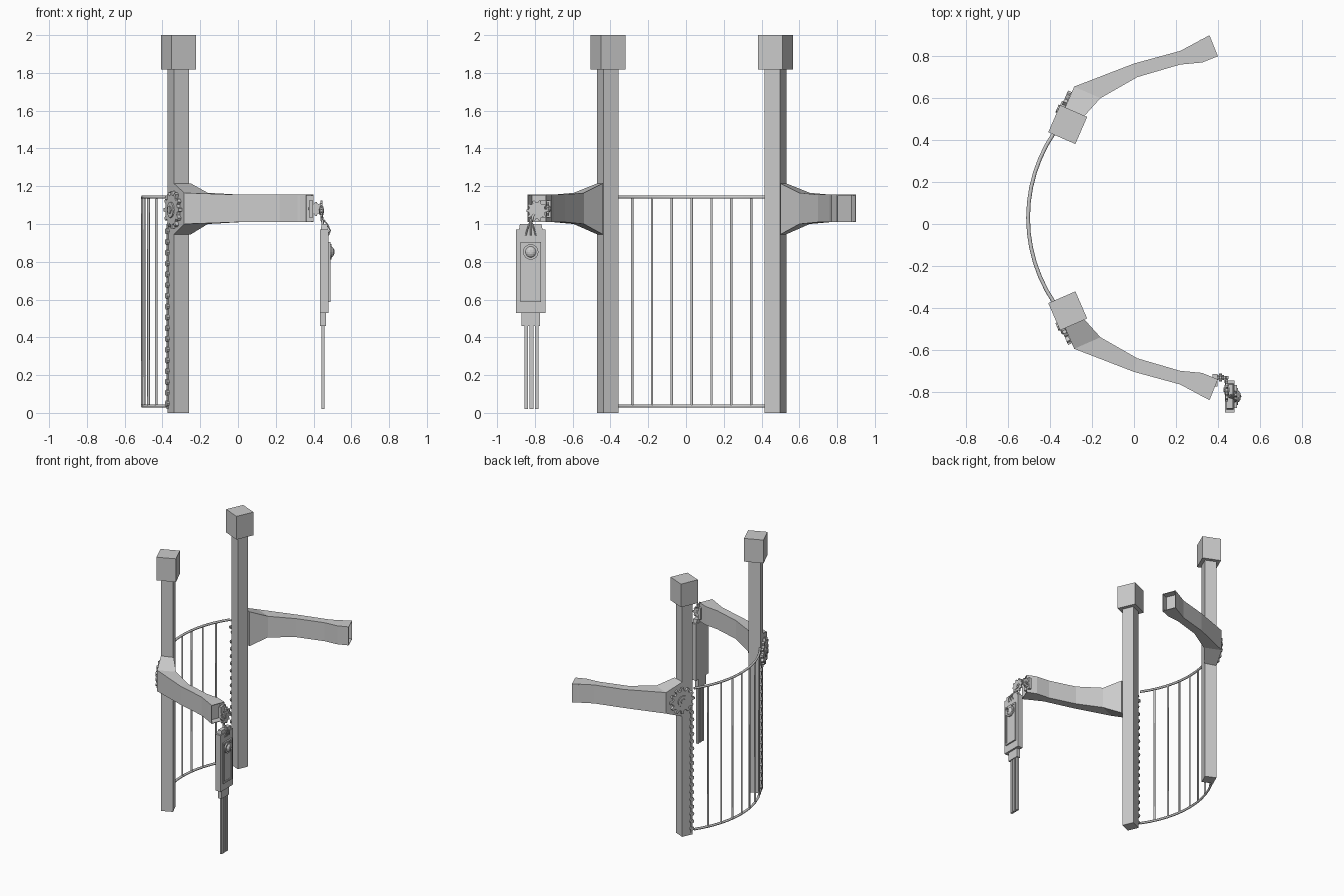
import bpy, bmesh, math
from mathutils import Vector, Matrix

if "Cube" in bpy.data.objects:
    bpy.data.objects.remove(bpy.data.objects["Cube"])

YM = 0.03                      # mirror plane of the two sides
ANG = math.radians(23.5)


def finish(name, bm):
    bmesh.ops.recalc_face_normals(bm, faces=bm.faces)
    me = bpy.data.meshes.new(name)
    bm.to_mesh(me)
    bm.free()
    ob = bpy.data.objects.new(name, me)
    bpy.context.collection.objects.link(ob)
    return ob


def box(name, c, size, rot=0.0, taper=1.0):
    bm = bmesh.new()
    bmesh.ops.create_cube(bm, size=1.0)
    for v in bm.verts:
        k = taper if v.co.z > 0 else 1.0
        v.co = Vector((v.co.x * size[0] * k, v.co.y * size[1] * k, v.co.z * size[2]))
    bm.transform(Matrix.Translation(c) @ Matrix.Rotation(rot, 4, 'Z'))
    return finish(name, bm)


def span(name, x, y, z, taper=1.0):
    return box(name, [(a + b) / 2 for a, b in (x, y, z)], [b - a for a, b in (x, y, z)], 0, taper)


def prism(name, outline, c, axis, thick):
    # extrude a flat outline along an axis, centred on c
    bm = bmesh.new()
    lo = [bm.verts.new((x, y, -thick / 2)) for x, y in outline]
    hi = [bm.verts.new((x, y, thick / 2)) for x, y in outline]
    n = len(outline)
    bm.faces.new(lo)
    bm.faces.new(hi)
    for i in range(n):
        bm.faces.new((lo[i], lo[(i + 1) % n], hi[(i + 1) % n], hi[i]))
    q = Vector(axis).to_track_quat('Z', 'Y').to_matrix().to_4x4()
    bm.transform(Matrix.Translation(c) @ q)
    return finish(name, bm)


def disc(name, c, axis, r, thick, sides=12):
    pts = [(r * math.cos(2 * math.pi * i / sides), r * math.sin(2 * math.pi * i / sides)) for i in range(sides)]
    return prism(name, pts, c, axis, thick)


def gear(name, c, axis, r, teeth, thick):
    pts = []
    for i in range(teeth):
        for f, k in ((-.30, .78), (-.16, 1), (.16, 1), (.30, .78)):
            a = 2 * math.pi * (i + f) / teeth
            pts.append((r * k * math.cos(a), r * k * math.sin(a)))
    prism(name, pts, c, axis, thick)
    disc(name + "_hub", c, axis, r * 0.42, thick * 1.8)
    disc(name + "_pin", c, axis, r * 0.2, thick * 2.6, 8)


def tube(name, pts, r, res=1):
    cu = bpy.data.curves.new(name, 'CURVE')
    cu.dimensions = '3D'
    cu.bevel_depth = r
    cu.bevel_resolution = res
    cu.use_fill_caps = True
    sp = cu.splines.new('POLY')
    sp.points.add(len(pts) - 1)
    for p, co in zip(sp.points, pts):
        p.co = (*co, 1)
    ob = bpy.data.objects.new(name, cu)
    bpy.context.collection.objects.link(ob)
    bpy.ops.object.select_all(action='DESELECT')
    ob.select_set(True)
    bpy.context.view_layer.objects.active = ob
    bpy.ops.object.convert(target='MESH')


# arm cross-sections: inner xy, outer xy, bottom z, top z
ARM = [((-.25, .50), (-.34, .53), .945, 1.215), ((-.16, .60), (-.285, .655), 1.0, 1.165),
       ((.015, .70), (0, .765), 1.01, 1.155), ((.22, .76), (.22, .825), 1.01, 1.155),
       ((.325, .77), (.295, .865), 1.01, 1.155), ((.40, .80), (.36, .90), 1.01, 1.155)]


def arm(name, s):
    bm = bmesh.new()
    rings = []
    for (xi, yi), (xo, yo), z0, z1 in ARM:
        yi, yo = YM + s * (yi - YM), YM + s * (yo - YM)
        rings.append([bm.verts.new(p) for p in ((xi, yi, z0), (xo, yo, z0), (xo, yo, z1), (xi, yi, z1))])
    for a, b in zip(rings, rings[1:]):
        for i in range(4):
            j = (i + 1) % 4
            bm.faces.new((a[i], a[j], b[j], b[i]))
    bm.faces.new(rings[0])
    end = bm.faces.new(rings[-1])
    bmesh.ops.recalc_face_normals(bm, faces=bm.faces)
    # hollow socket at the free end
    bmesh.ops.inset_region(bm, faces=[end], thickness=0.006)
    nrm = end.normal.copy()
    ext = bmesh.ops.extrude_discrete_faces(bm, faces=[end])
    for v in ext["faces"][0].verts:
        v.co -= nrm * 0.05
    finish(name, bm)


# two mirrored sides: post, cap, arm, gear and rack
for s, tag in ((1, "back"), (-1, "front")):
    base = Vector((-.316, YM + s * .444, 0))
    n = Vector((math.sin(ANG), s * math.cos(ANG), 0))      # towards the arm
    o = Vector((-math.cos(ANG), s * math.sin(ANG), 0))     # away from the centre
    rot = -s * ANG
    box(tag + "_post", base + Vector((0, 0, .91)), (.087, .087, 1.82), rot)
    box(tag + "_post_cap", base + Vector((0, 0, 1.909)), (.141, .141, .182), rot)
    arm(tag + "_arm", s)
    gear(tag + "_arm_gear", base + n * .05 + o * .054 + Vector((0, 0, 1.075)), o, .10, 12, .018)
    edge = base - n * .034 + o * .045
    box(tag + "_rack_strip", edge + Vector((0, 0, .51)), (.008, .014, .98), rot)
    for i in range(17):
        disc(f"{tag}_rack_tooth_{i}", edge + o * .004 + Vector((0, 0, .05 + i * .057)), o, .016, .014, 8)

# curved railing
CX, R = .219, .724


def arc(y):
    return CX - math.sqrt(R * R - (y - YM) ** 2)


half = math.asin(.41 / R)
for name, z in (("top_rail", 1.142), ("bottom_rail", .036)):
    angs = [-half + 2 * half * i / 12 for i in range(13)]
    tube(name, [(CX - R * math.cos(a), YM + R * math.sin(a), z) for a in angs], .009)
for i in range(7):
    y = YM + (i - 3) * .105
    tube(f"railing_bar_{i}", [(arc(y), y, .036), (arc(y), y, 1.142)], .0075)

# hanging lock box
YD = -.822
span("lock_body", (.435, .479), (YD - .077, YD + .077), (.53, .972))
span("lock_top", (.440, .474), (YD - .062, YD + .062), (.972, 1.0), .92)
span("lock_neck", (.435, .465), (YD - .048, YD + .048), (.46, .53))
# raised frame on the lock face
for k in (-1, 1):
    span("frame_side", (.475, .490), (YD + k * .049 - .006, YD + k * .049 + .006), (.588, .905))
for z in (.594, .899):
    span("frame_end", (.475, .490), (YD - .055, YD + .055), (z - .006, z + .006))
span("lock_panel", (.475, .484), (YD - .045, YD + .045), (.60, .895))
# round dial with a dome
disc("dial_rim", (.487, YD, .852), (1, 0, 0), .041, .016, 16)
bm = bmesh.new()
bmesh.ops.create_uvsphere(bm, u_segments=12, v_segments=8, radius=1)
bm.transform(Matrix.Translation((.490, YD, .852)) @ Matrix.Diagonal((.020, .030, .030, 1)))
finish("dial_dome", bm)
span("dial_slot", (.505, .512), (YD - .003, YD + .003), (.84, .864))
# prongs under the lock
for i in (-1, 0, 1):
    span(f"prong_{i + 1}", (.441, .458), (YD + .004 + i * .028 - .010, YD + .004 + i * .028 + .010), (.02, .47))

# gear linkage between arm end and lock
gear("side_gear", (.412, -.732, 1.08), (0, 1, 0), .038, 8, .014)
gear("hanger_gear", (.442, -.79, 1.07), (1, 0, 0), .056, 10, .011)
tube("gear_axle", [(.375, -.745, 1.08), (.412, -.732, 1.08), (.436, -.735, 1.075), (.442, -.79, 1.07)], .007)
span("arm_socket_plate", (.375, .397), (-.775, -.715), (1.035, 1.125))
tube("hanger_link", [(.442, -.79, 1.07), (.444, -.812, 1.04), (.450, YD, .99)], .007)
for i in (-1, 0, 1):
    tube(f"cable_{i + 1}", [(.447, YD, 1.03), (.475, YD + i * .010, .995),
                            (.488, YD + i * .020, .965), (.478, YD + i * .026, .94)], .004)
